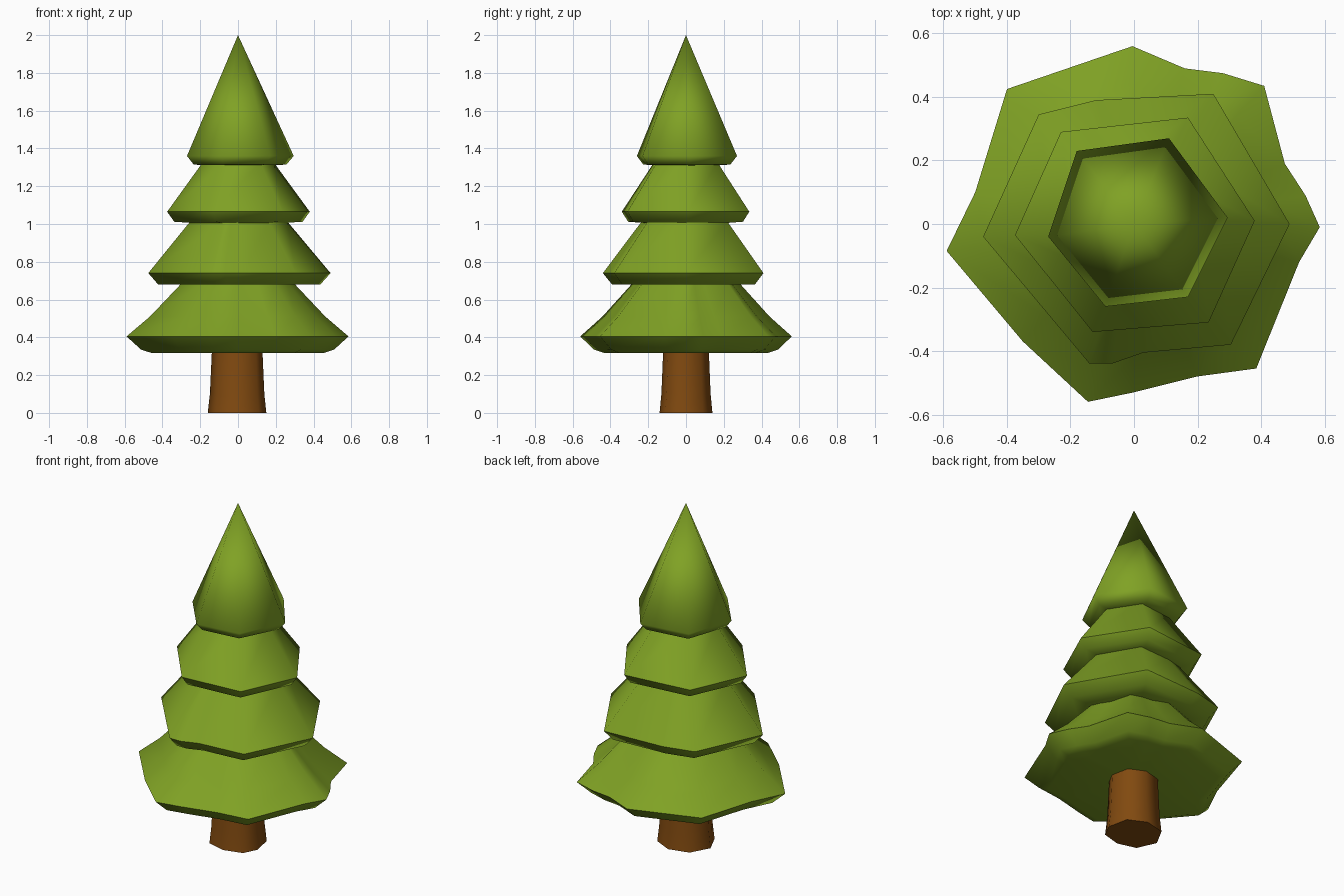
import bpy, bmesh, math

if "Cube" in bpy.data.objects:
    bpy.data.objects.remove(bpy.data.objects["Cube"])


def material(name, rgb):
    m = bpy.data.materials.new(name)
    m.diffuse_color = (*rgb, 1)
    m.use_nodes = True
    m.node_tree.nodes["Principled BSDF"].inputs["Base Color"].default_value = m.diffuse_color
    return m


green = material("leaf green", (0.215, 0.36, 0.018))
brown = material("bark brown", (0.22, 0.068, 0.005))


def loft(name, outline, rings, mat, apex=None, base=None, angle=60):
    """Stack scaled copies of an outline; rings are (scale, z) from bottom to top."""
    bm = bmesh.new()
    n = len(outline)
    loops = [[bm.verts.new((x * s, y * s, z)) for x, y in outline] for s, z in rings]
    for a, b in zip(loops, loops[1:]):
        for i in range(n):
            j = (i + 1) % n
            bm.faces.new((a[i], a[j], b[j], b[i]))
    for loop, z in ((loops[-1], apex), (loops[0], base)):
        if z is not None:
            tip = bm.verts.new((0, 0, z))
            for i in range(n):
                bm.faces.new((loop[i], loop[(i + 1) % n], tip))
    bmesh.ops.recalc_face_normals(bm, faces=bm.faces)
    me = bpy.data.meshes.new(name)
    bm.to_mesh(me)
    bm.free()
    me.materials.append(mat)
    ob = bpy.data.objects.new(name, me)
    bpy.context.collection.objects.link(ob)
    bpy.ops.object.select_all(action='DESELECT')
    ob.select_set(True)
    bpy.context.view_layer.objects.active = ob
    bpy.ops.object.shade_smooth_by_angle(angle=math.radians(angle))
    return ob


# Trunk, slightly flared at the ground
trunk_outline = [(0.15, -0.03), (0.125, 0.09), (0.02, 0.14), (-0.10, 0.11),
                 (-0.16, 0.0), (-0.11, -0.11), (0.0, -0.14), (0.11, -0.11)]
loft("trunk", trunk_outline, [(1, 0), (0.93, 0.1), (0.86, 0.34)], brown, base=0)

# Wide skirt of lowest branches
skirt = [(0.585, -0.01), (0.54, 0.09), (0.475, 0.19), (0.41, 0.435), (0.28, 0.475),
         (0.16, 0.49), (-0.005, 0.56), (-0.40, 0.425), (-0.50, 0.10), (-0.59, -0.085),
         (-0.35, -0.37), (-0.145, -0.56), (0.0, -0.53), (0.20, -0.48),
         (0.385, -0.455), (0.52, -0.12)]
loft("lowest_branches", skirt,
     [(0.78, 0.318), (0.87, 0.335), (1, 0.405), (0.79, 0.51), (0.5, 0.69)],
     green, base=0.33)

# Lower middle tier
lower = [(0.49, 0.0), (0.25, 0.41), (-0.12, 0.39), (-0.30, 0.345), (-0.475, -0.04),
         (-0.14, -0.44), (-0.07, -0.44), (0.03, -0.405), (0.305, -0.38)]
loft("lower_middle_branches", lower,
     [(0.58, 0.685), (0.89, 0.68), (1, 0.74), (0.53, 1.015)], green)

# Upper middle tier
upper = [(0.38, 0.01), (0.17, 0.335), (-0.23, 0.29), (-0.375, -0.035),
         (-0.13, -0.34), (0.235, -0.31)]
loft("upper_middle_branches", upper,
     [(0.62, 1.005), (0.9, 1.012), (1, 1.065), (0.5, 1.325)], green)

# Pointed top
top = [(0.295, 0.02), (0.11, 0.27), (-0.18, 0.23), (-0.27, -0.04),
       (-0.09, -0.26), (0.17, -0.23)]
loft("tree_top", top, [(0.62, 1.31), (0.87, 1.315), (1, 1.36)], green, apex=2.0)
